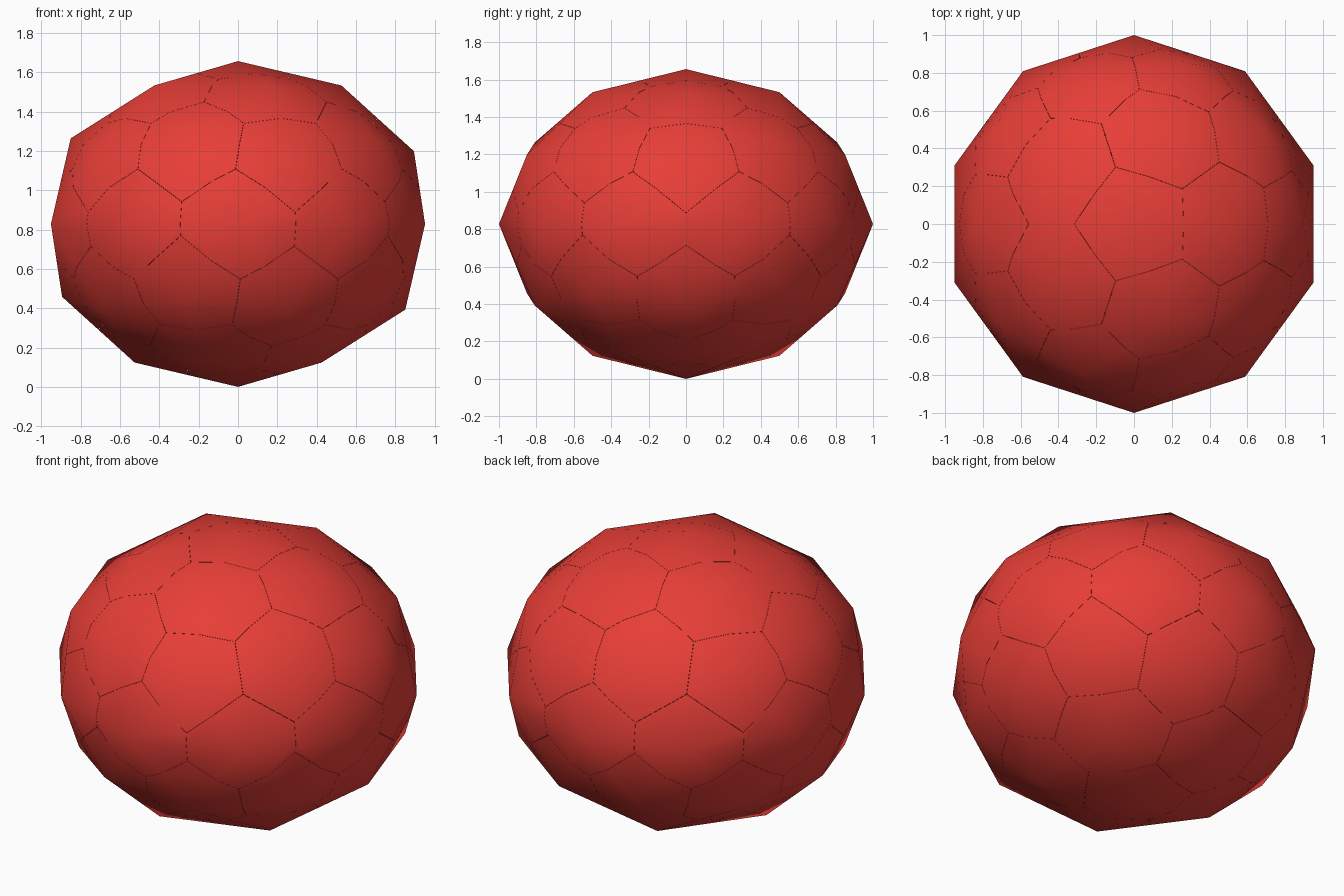
import bpy, bmesh
from mathutils import Vector

if "Cube" in bpy.data.objects:
    bpy.data.objects.remove(bpy.data.objects["Cube"])

HALF_HEIGHT = 0.828
HALF_GAP = 0.0005

red = bpy.data.materials.new("red")
red.diffuse_color = (0.8, 0.048, 0.038, 1)
red.use_nodes = True
red.node_tree.nodes["Principled BSDF"].inputs["Base Color"].default_value = red.diffuse_color

# Squashed low-poly ball that gets split into panels
ball = bmesh.new()
bmesh.ops.create_icosphere(ball, subdivisions=2, radius=1.0)
for v in ball.verts:
    v.co.z *= HALF_HEIGHT
seeds = [v.co.copy() for v in ball.verts]


def make_panel(index, seed):
    """Solid wedge of the ball that lies nearest to one corner."""
    bm = ball.copy()
    others = sorted((s for s in seeds if s is not seed), key=lambda s: (s - seed).length)
    for other in others:
        normal = (other - seed).normalized()
        point = (other + seed) / 2 - normal * HALF_GAP
        if all((v.co - point).dot(normal) < 1e-6 for v in bm.verts):
            continue
        bmesh.ops.bisect_plane(bm, geom=bm.verts[:] + bm.edges[:] + bm.faces[:],
                               dist=1e-6, plane_co=point, plane_no=normal,
                               clear_outer=True)
        rim = [e for e in bm.edges if e.is_boundary]
        if rim:
            bmesh.ops.holes_fill(bm, edges=rim, sides=0)
    bmesh.ops.recalc_face_normals(bm, faces=bm.faces[:])
    bmesh.ops.translate(bm, verts=bm.verts[:], vec=Vector((0, 0, HALF_HEIGHT)))
    mesh = bpy.data.meshes.new(f"ball_panel_{index:02d}")
    bm.to_mesh(mesh)
    bm.free()
    mesh.materials.append(red)
    obj = bpy.data.objects.new(mesh.name, mesh)
    bpy.context.collection.objects.link(obj)
    return obj


# One panel around each corner: pentagons and hexagons on the surface
panels = [make_panel(i, s) for i, s in enumerate(seeds, 1)]
ball.free()

# Smooth outside, sharp panel rims
for obj in panels:
    obj.select_set(True)
bpy.context.view_layer.objects.active = panels[0]
bpy.ops.object.shade_smooth_by_angle(angle=0.75)
